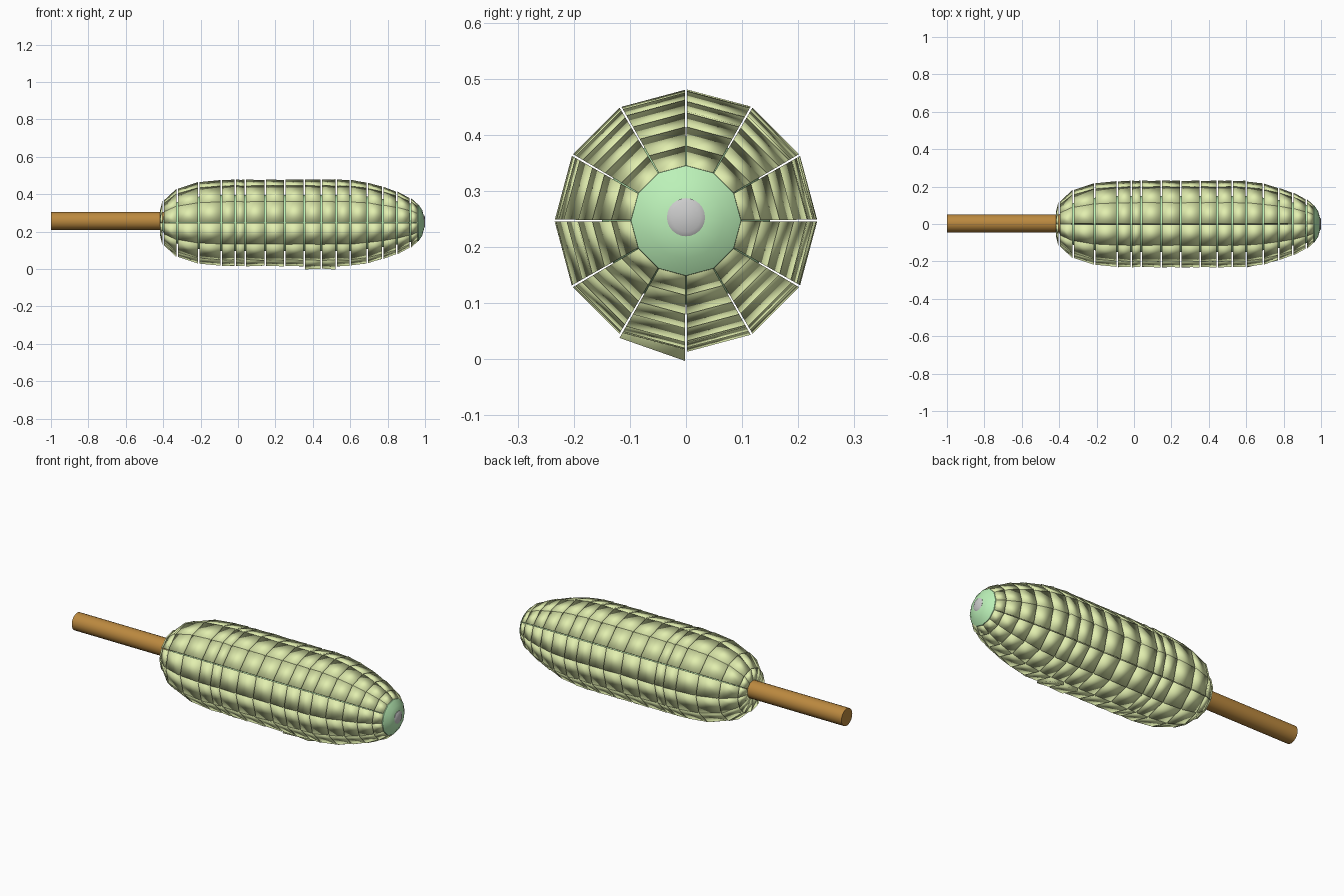
import bpy, bmesh, math, random
from mathutils import Vector

if "Cube" in bpy.data.objects:
    bpy.data.objects.remove(bpy.data.objects["Cube"])

random.seed(4)
CZ = 0.247      # height of the cob axis
SIDES = 12


def material(name, rgb):
    m = bpy.data.materials.new(name)
    m.diffuse_color = (*rgb, 1)
    m.use_nodes = True
    m.node_tree.nodes["Principled BSDF"].inputs["Base Color"].default_value = m.diffuse_color
    return m


def finish(name, bm, mat=None, smooth=True):
    bmesh.ops.recalc_face_normals(bm, faces=bm.faces)
    me = bpy.data.meshes.new(name)
    bm.to_mesh(me)
    bm.free()
    ob = bpy.data.objects.new(name, me)
    bpy.context.collection.objects.link(ob)
    if mat:
        me.materials.append(mat)
    for p in me.polygons:
        p.use_smooth = smooth
    return ob


def ring_point(x, r, a):
    return Vector((x, r * math.cos(a), CZ + r * math.sin(a)))


def lathe(name, profile, sides, mat=None, centre=(0, 0)):
    """Solid of revolution around the x axis with capped ends."""
    bm = bmesh.new()
    off = Vector((0, *centre))
    rings = [[bm.verts.new(ring_point(x, r, i * math.tau / sides) + off)
              for i in range(sides)] for x, r in profile]
    for a, b in zip(rings, rings[1:]):
        for i in range(sides):
            j = (i + 1) % sides
            bm.faces.new((a[i], a[j], b[j], b[i]))
    bm.faces.new(rings[0])
    bm.faces.new(rings[-1])
    ob = finish(name, bm, mat)
    bpy.context.view_layer.objects.active = ob
    ob.select_set(True)
    bpy.ops.object.shade_smooth_by_angle(angle=math.radians(35))
    ob.select_set(False)
    return ob


yellow = material("kernel_yellow", (0.76, 0.86, 0.43))
green = material("cob_green", (0.50, 0.88, 0.48))
brown = material("stick_brown", (0.50, 0.25, 0.05))

# Kernels: rings of tapered blocks that follow the cob outline
outline = [(-0.42, 0.07), (-0.40, 0.12), (-0.325, 0.182), (-0.21, 0.218),
           (-0.09, 0.229), (-0.015, 0.23), (0.04, 0.23), (0.145, 0.231),
           (0.25, 0.231), (0.355, 0.231), (0.445, 0.231), (0.525, 0.231),
           (0.60, 0.229), (0.69, 0.215), (0.775, 0.192), (0.85, 0.167),
           (0.92, 0.133), (0.965, 0.100)]
bm = bmesh.new()
gap = 0.004
for k, ((x0, r0), (x1, r1)) in enumerate(zip(outline, outline[1:])):
    for i in range(SIDES):
        a0 = i * math.tau / SIDES + 0.008
        a1 = (i + 1) * math.tau / SIDES - 0.008
        tilt = random.uniform(-0.003, 0.003) if 3 < k < 14 else 0
        lift = 0.0
        if i == 8 and k in (9, 10):     # the two proud kernels underneath
            lift = 0.016
        verts = []
        for x, r, t in ((x0 + gap, r0, tilt), (x1 - gap, r1, -tilt)):
            inner = max(r - 0.075, 0.03)
            for rr, a, up in ((inner, a0, 0), (r + t, a0, lift * 0.4),
                              (r + t, a1, lift), (inner, a1, 0)):
                verts.append(bm.verts.new(ring_point(x, rr + up, a)))
        s, e = verts[:4], verts[4:]
        bm.faces.new(s)
        bm.faces.new(e)
        for n in range(4):
            m = (n + 1) % 4
            bm.faces.new((s[n], s[m], e[m], e[n]))
finish("kernels", bm, yellow)

# Green cob core with a rounded tip
lathe("cob_core", [(-0.405, 0.04), (-0.38, 0.08), (-0.30, 0.125), (-0.15, 0.15),
                   (0.62, 0.15), (0.80, 0.125), (0.90, 0.105), (0.965, 0.098),
                   (0.985, 0.068), (0.995, 0.03)], SIDES, green)

# Stick and its plain tip at the far end
lathe("stick", [(-1.0, 0.048), (0.0, 0.048)], 24, brown, (0.003, 0.01))
lathe("tip", [(0.95, 0.034), (0.995, 0.034), (1.0, 0.026)], 24, None, (0, 0.006))
